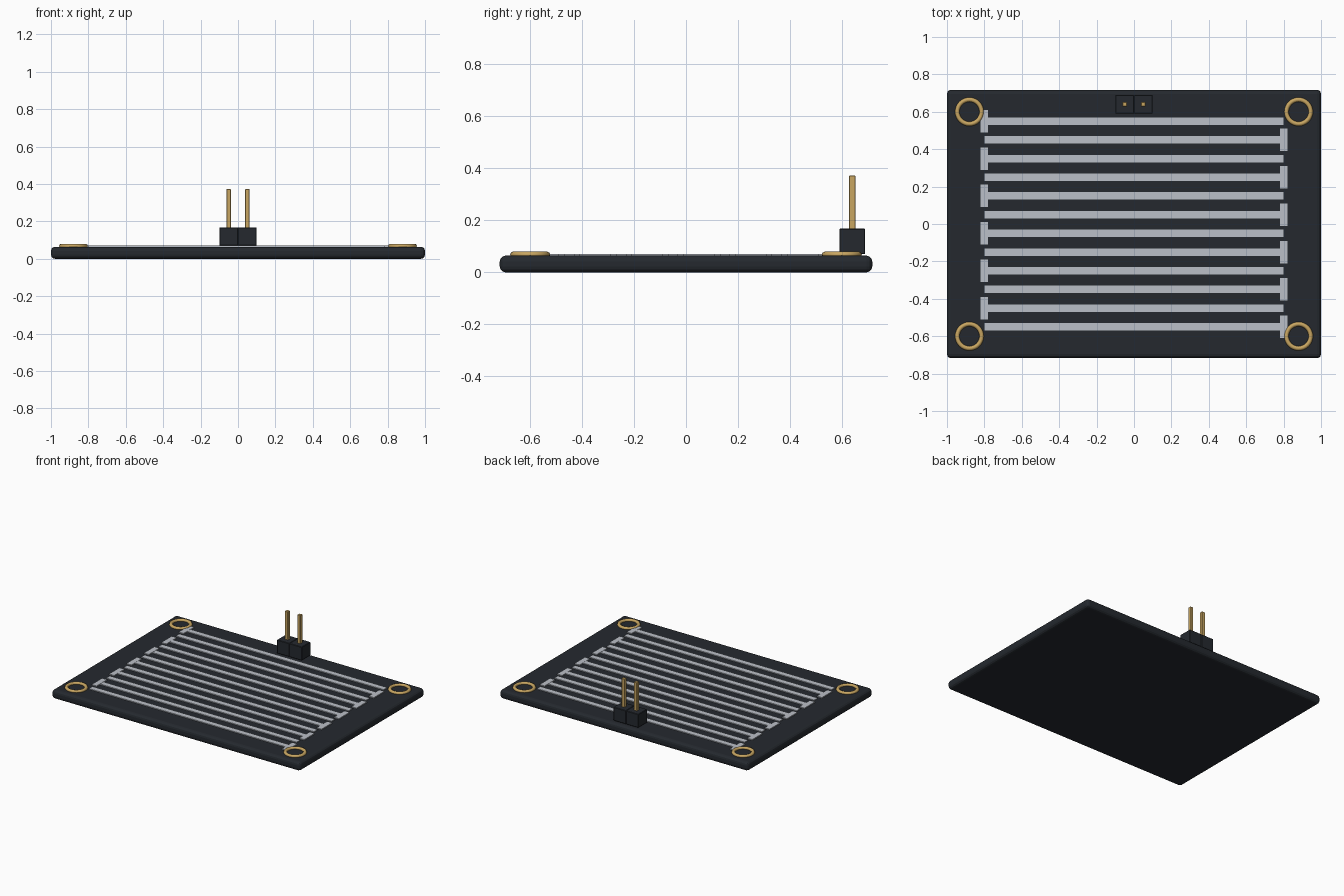
import bpy
import math

if "Cube" in bpy.data.objects:
    bpy.data.objects.remove(bpy.data.objects["Cube"])


def material(name, color):
    m = bpy.data.materials.new(name)
    m.diffuse_color = (*color, 1)
    m.use_nodes = True
    m.node_tree.nodes["Principled BSDF"].inputs["Base Color"].default_value = m.diffuse_color
    return m


DARK = material("board_black", (0.018, 0.022, 0.028))
SILVER = material("tinned_metal", (0.5, 0.53, 0.58))
GOLD = material("gold_plate", (0.58, 0.38, 0.12))


def box(name, lo, hi, mat, bevel=0, segments=1):
    bpy.ops.mesh.primitive_cube_add(size=1, location=[(a + b) / 2 for a, b in zip(lo, hi)])
    ob = bpy.context.object
    ob.name = name
    ob.scale = [b - a for a, b in zip(lo, hi)]
    bpy.ops.object.transform_apply(location=False, rotation=False, scale=True)
    ob.data.materials.append(mat)
    if bevel:
        mod = ob.modifiers.new("bevel", 'BEVEL')
        mod.width, mod.segments = bevel, segments
    return ob


TOP = 0.064

# Circuit board with rounded edges
box("circuit_board", (-1, -0.717, 0), (1, 0.717, TOP), DARK, 0.022, 3)

# Sensing traces with end bars alternating left and right
for i in range(12):
    y = 0.55 - 0.1 * i
    box(f"trace_{i + 1}", (-0.8, y - 0.02, TOP - 0.004), (0.8, y + 0.02, 0.07), SILVER)
    x = 0.8 if i % 2 else -0.8
    box(f"trace_end_{i + 1}", (x - 0.02, y - 0.06, TOP - 0.004), (x + 0.02, y + 0.06, 0.071), SILVER)

# Mounting rings at the corners
for sx in (-1, 1):
    for sy in (-1, 1):
        bpy.ops.mesh.primitive_torus_add(
            location=(0.88 * sx, 0.6 * sy, 0.068), major_radius=0.065, minor_radius=0.012,
            major_segments=32, minor_segments=8)
        ring = bpy.context.object
        ring.name = f"mounting_ring_{'right' if sx > 0 else 'left'}_{'back' if sy > 0 else 'front'}"
        ring.data.materials.append(GOLD)
        bpy.ops.object.shade_smooth_by_angle(angle=math.radians(50))

# Two-pin header
for side, x in (("left", -0.05), ("right", 0.05)):
    box(f"header_block_{side}", (x - 0.05, 0.59, 0.07), (x + 0.05, 0.69, 0.168), DARK, 0.003)
    box(f"header_pin_{side}", (x - 0.012, 0.628, 0.075), (x + 0.012, 0.652, 0.373), GOLD, 0.002)
